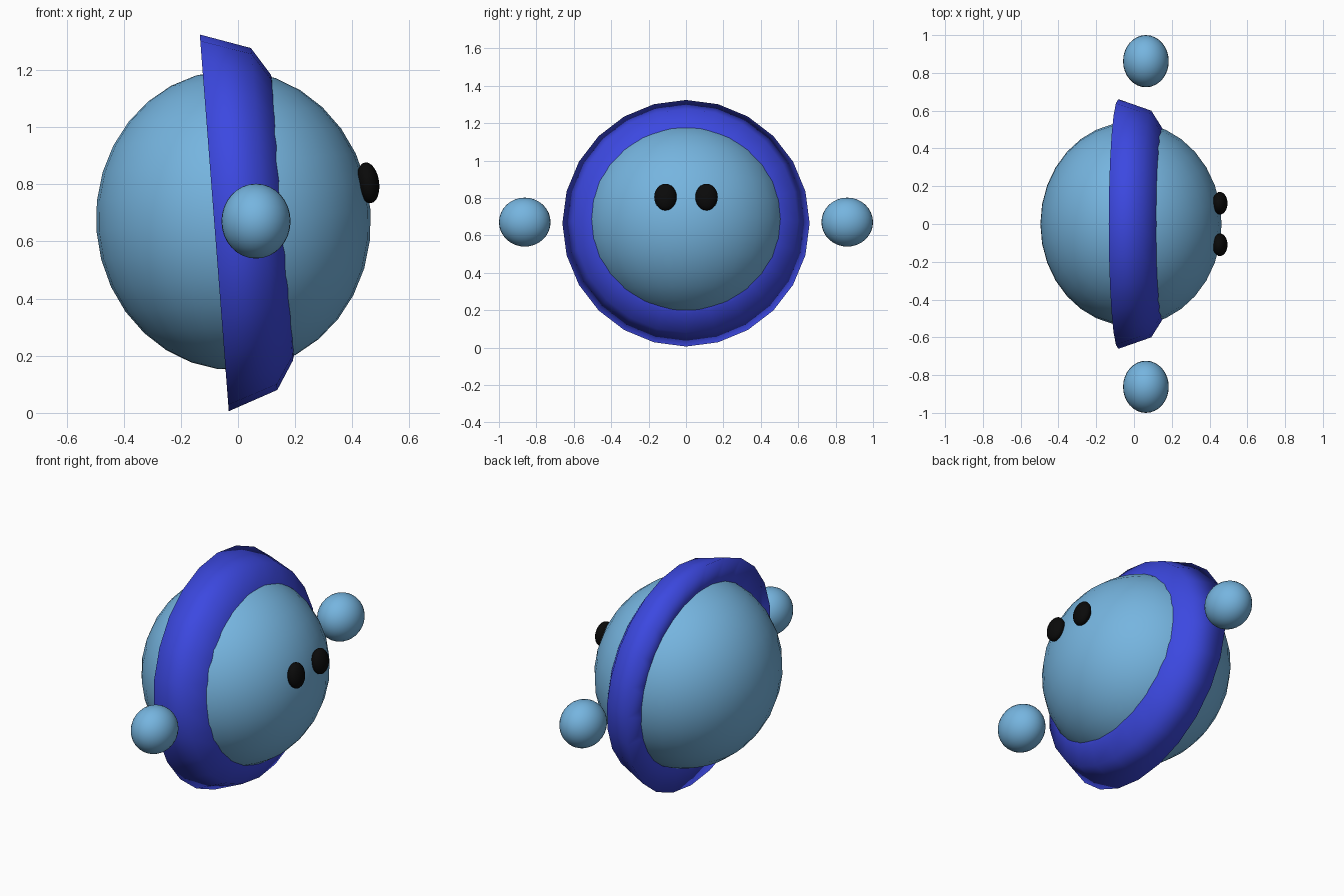
import bpy, bmesh
from math import radians, sin, cos, pi
from mathutils import Matrix

if "Cube" in bpy.data.objects:
    bpy.data.objects.remove(bpy.data.objects["Cube"])


def material(name, rgb):
    m = bpy.data.materials.new(name)
    m.diffuse_color = (*rgb, 1)
    m.use_nodes = True
    m.node_tree.nodes["Principled BSDF"].inputs["Base Color"].default_value = m.diffuse_color
    return m


SKY = material("light blue", (0.18, 0.46, 0.74))
BLUE = material("deep blue", (0.045, 0.065, 0.75))
BLACK = material("black", (0.003, 0.003, 0.003))


def ball(name, loc, radii, mat, tilt=0, segs=32, rings=16):
    bm = bmesh.new()
    bmesh.ops.create_uvsphere(bm, u_segments=segs, v_segments=rings, radius=1)
    bmesh.ops.transform(bm, matrix=Matrix.Diagonal((*radii, 1)), verts=bm.verts)
    return finish(name, bm, loc, tilt, mat)


def finish(name, bm, loc, tilt, mat):
    bmesh.ops.transform(bm, verts=bm.verts,
                        matrix=Matrix.Translation(loc) @ Matrix.Rotation(radians(tilt), 4, 'Y'))
    bmesh.ops.recalc_face_normals(bm, faces=bm.faces)
    me = bpy.data.meshes.new(name)
    bm.to_mesh(me)
    bm.free()
    me.shade_smooth()
    me.materials.append(mat)
    ob = bpy.data.objects.new(name, me)
    bpy.context.collection.objects.link(ob)
    return ob


# Egg-shaped body, leaning back slightly
ball("body", (-0.016, 0, 0.674), (0.481, 0.54, 0.525), SKY, -4.2, 32, 16)

# Tilted collar: (axial, radius) profile revolved around x, ends buried in the body
profile = [(0.0, 0.40), (0.0, 0.661), (0.175, 0.60), (0.237, 0.502), (0.262, 0.42)]
N = 24
bm = bmesh.new()
loops = [[bm.verts.new((a, r * cos(2 * pi * i / N), r * sin(2 * pi * i / N)))
          for i in range(N)] for a, r in profile]
for p in range(len(loops)):
    A, B = loops[p], loops[(p + 1) % len(loops)]
    for i in range(N):
        j = (i + 1) % N
        bm.faces.new((A[i], A[j], B[j], B[i]))
finish("collar", bm, (-0.083, 0, 0.665), -4.4, BLUE)

# Floating hands and eyes, mirrored across y
for side, s in (("right", -1), ("left", 1)):
    ball(side + "_hand", (0.063, s * 0.862, 0.671), (0.121, 0.138, 0.131), SKY)
    ball(side + "_eye", (0.455, s * 0.11, 0.805), (0.039, 0.06, 0.072), BLACK, -8, 24, 12)
